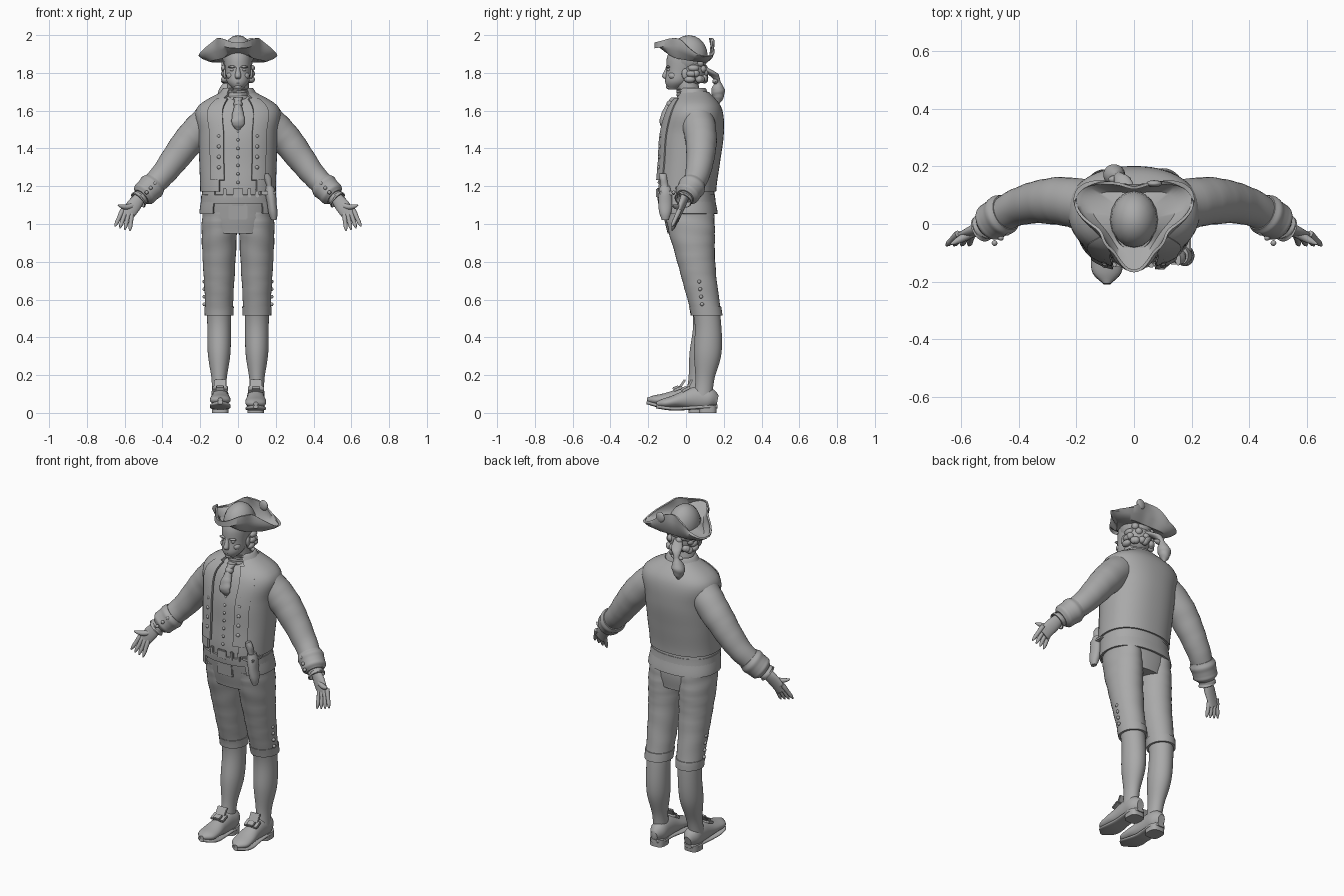
import bpy, bmesh, math, random
from mathutils import Vector, Matrix

old = bpy.data.objects.get("Cube")
if old:
    bpy.data.objects.remove(old)
random.seed(4)

clay = bpy.data.materials.new("plain grey")
clay.use_nodes = True
clay.diffuse_color = (.4, .4, .4, 1)
clay.node_tree.nodes["Principled BSDF"].inputs["Base Color"].default_value = clay.diffuse_color
ACROSS, DEEP = Vector((1, 0, 0)), Vector((0, 1, 0))


def finish(name, bm, side=1, pose=None, thick=0):
    """Mirror and pose a bmesh, then make it a smooth shaded object."""
    for vert in bm.verts:
        vert.co.x *= side
        if pose:
            vert.co = pose(vert.co, side)
    bmesh.ops.recalc_face_normals(bm, faces=bm.faces)
    for face in bm.faces:
        face.smooth = True
    mesh = bpy.data.meshes.new(name)
    bm.to_mesh(mesh)
    bm.free()
    mesh.set_sharp_from_angle(angle=math.radians(45))
    mesh.materials.append(clay)
    thing = bpy.data.objects.new(name, mesh)
    bpy.context.collection.objects.link(thing)
    if thick:
        shell = thing.modifiers.new("thickness", "SOLIDIFY")
        shell.thickness, shell.offset = thick, 0
        thing.modifiers.new("crisp rims", "EDGE_SPLIT").split_angle = math.radians(50)


def track(keys, t):
    """Smooth curve through evenly spaced keys; a plain number stays constant."""
    if not isinstance(keys, tuple):
        return keys
    last = len(keys) - 1
    i = min(int(t * last), last - 1)
    f = t * last - i
    before, start, end, after = (keys[min(max(i + k, 0), last)] for k in (-1, 0, 1, 2))
    ease = f * f * (3 - 2 * f)
    lean_in, lean_out = (end - before) / 2, (after - start) / 2
    return start + (end - start) * ease + f * (1 - f) * (lean_in * (1 - f) - lean_out * f)


def skin(bm, rows, closed=True, caps=True):
    count = len(rows[0])
    for low, high in zip(rows, rows[1:]):
        for i in range(count if closed else count - 1):
            j = (i + 1) % count
            bm.faces.new((low[i], low[j], high[j], high[i]))
    if closed and caps:
        bm.faces.new(rows[0])
        bm.faces.new(rows[-1])


def loft(name, z, width, depth=None, x=0, y=0, part=(0, 1), grow=0, ref=None, power=2, arc=None,
         thick=0, fold=0, rows=24, sides=32, side=1, pose=None):
    """Skin ellipses along a path; arc, in degrees from the front, leaves the shell open."""
    bm, grid = bmesh.new(), []
    depth = width if depth is None else depth
    begin, stop = arc or (0, 360)

    def centre(t):
        return Vector([track(keys, min(max(t, 0), 1)) for keys in (x, y, z)])

    for k in range(rows + 1):
        s = k / rows
        t = part[0] + (part[1] - part[0]) * s
        u, v = ACROSS, DEEP
        if ref:
            along = (centre(t + .01) - centre(t - .01)).normalized()
            u = (ref - along * along.dot(ref)).normalized()
            v = along.cross(u)
        ring = []
        for i in range(sides + bool(arc)):
            a = math.radians(begin + (stop - begin) * i / sides)
            c, d = (math.copysign(abs(w) ** (2 / power), w) for w in (math.sin(a), -math.cos(a)))
            crease = 1 + fold * math.sin(k * 1.7 + 2 * math.sin(a + k / 3))
            swell = track(grow, s)
            ring.append(bm.verts.new(centre(t) + u * c * crease * (track(width, t) + swell)
                                     + v * d * crease * (track(depth, t) + swell)))
        grid.append(ring)
    skin(bm, grid, closed=not arc, caps=not thick)
    finish(name, bm, side, pose, thick)


def blob(name, place, size, side=1, pose=None):
    size = size if isinstance(size, tuple) else (size, size, size)
    bm = bmesh.new()
    bmesh.ops.create_uvsphere(bm, u_segments=16, v_segments=10, radius=1,
                              matrix=Matrix.Translation(place) @ Matrix.Diagonal((*size, 1)))
    finish(name, bm, side, pose)


def box(name, place, size, tilt=0, side=1, pose=None):
    bm = bmesh.new()
    bmesh.ops.create_cube(bm, size=1, matrix=Matrix.Translation(place) @ Matrix.Rotation(tilt, 4, "X")
                          @ Matrix.Diagonal((*size, 1)))
    bmesh.ops.bevel(bm, geom=bm.edges[:], offset=min(size) / 4, segments=2, affect="EDGES")
    finish(name, bm, side, pose)


def pair(make, name, *args, **options):
    for side, label in ((1, "left_"), (-1, "right_")):
        make(label + name, *args, side=side, **options)


def stance(co, side):
    """The right foot stands a little forward with its toe raised."""
    if side > 0:
        return co
    lift = max(0, .02 - co.y) / 8 if co.z < .2 else 0
    return Vector((co.x, co.y - max(0, .055 - co.z / 10), co.z + lift))


# Torso layers all follow one body profile from crotch to neck
LOW, HIGH = .95, 1.7
BODY = dict(z=(LOW, HIGH), y=(.02, .015, 0, .015, .03, .045, .045), width=(.16, .185, .18, .185, .19, .2, .065),
            depth=(.12, .135, .14, .145, .15, .125, .055), power=2.3, sides=48)


def level(z):
    return (z - LOW) / (HIGH - LOW)


def band(name, low, high, **options):
    loft(name, part=(level(low), level(high)), **BODY, **options)


def front(x, z, out):
    """Point on the front of the body profile, pushed out a little."""
    y, wide, deep = (track(BODY[key], level(z)) for key in ("y", "width", "depth"))
    return x, y - out - deep * (1 - abs(x / wide) ** BODY["power"]) ** (1 / BODY["power"]), z


band("breeches_seat", LOW, 1.19, grow=-.002)
band("waistcoat", 1.13, 1.66)
band("waistcoat_skirt", 1.09, 1.21, grow=(.014, .004), arc=(38, 322), thick=.01)
band("jacket", 1.2, 1.69, grow=.013, arc=(27, 333), thick=.014)
band("belt", 1.145, 1.185, grow=.009, thick=.01)
for k in range(7):
    blob("waistcoat_button", front(0, 1.22 + k * .045, .002), .008)
for arc in ((18, 42), (318, 342)):
    band("left_facing" if arc[0] < 90 else "right_facing", 1.25, 1.64, grow=.021, arc=arc, thick=.012)
for k in range(6):
    pair(blob, "facing_button", front(.1, 1.3 + k * .055, .026), .011)
box("fly_flap", front(0, 1.07, 0), (.1, .016, .09), tilt=.1)
box("belt_buckle", front(0, 1.165, .014), (.055, .014, .05))
for x in (-.07, .06, .1):
    box("belt_keeper", front(x, 1.165, .012), (.02, .016, .05))

# Collar, neck and cravat
loft("collar", z=(1.65, 1.68, 1.715, 1.7), y=.035, width=(.125, .1, .075, .066), depth=(.1, .08, .066, .058),
     arc=(36, 324), thick=.01)
loft("neck", z=(1.6, 1.77), y=(.035, 0), width=(.07, .055), depth=.06)
loft("neckcloth", z=(1.64, 1.72), y=(.02, .005), width=(.068, .056), fold=.03)
loft("cravat", z=(1.5, 1.67), y=(-.11, -.125, -.11, -.08, -.055), width=(.012, .034, .03, .018, .025),
     depth=(.01, .02, .025), fold=.05)
blob("cravat_knot", (0, -.082, 1.635), (.024, .022, .02))

# Head and face
loft("head", z=(1.712, 1.91), y=(-.065, -.045, -.025, -.01, 0), width=(.022, .058, .067, .073, .072),
     depth=(.028, .065, .08, .093, .092))
loft("nose", z=(1.765, 1.835), y=(-.1, -.108, -.105, -.1, -.096), width=(.012, .016, .011, .008),
     depth=(.008, .018, .015, .01, .008), sides=16)
blob("chin", (0, -.086, 1.726), (.022, .02, .014))
for z in (1.748, 1.758):
    blob("lip", (0, -.1, z), (.022, .01, .006))
pair(blob, "brow", (.03, -.095, 1.832), (.024, .012, .007))
pair(blob, "eye", (.03, -.09, 1.816), (.012, .011, .008))
pair(blob, "cheek", (.04, -.068, 1.785), (.022, .026, .02))
pair(blob, "ear", (.07, -.005, 1.795), (.009, .018, .028))
for k in range(3):
    pair(blob, "side_curl", (.07, .02 + k / 100, 1.765 + k * .03), (.02, .03, .018))

# Hair and tied queue
blob("hair", (0, .035, 1.815), (.078, .07, .085))
for k in range(22):
    turn = random.uniform(0, math.pi)
    spot = (.07 * math.cos(turn), .04 + .058 * math.sin(turn), random.uniform(1.755, 1.86))
    blob("hair_lock", spot, .02)
loft("queue", z=(1.83, 1.635), x=(-.01, -.05, -.07, -.07), y=(.09, .16, .17, .17),
     width=(.02, .03, .016, .036, .026, .006), fold=.05)
blob("queue_ribbon", (-.05, .155, 1.755), (.04, .016, .014))

# Three-cornered hat: the brim turns up between its corners
bm = bmesh.new()
rows = [[] for _ in range(5)]
for i in range(96):
    a = math.tau * i / 96
    fore, left, right = (max(0, math.cos(a - math.radians(corner))) ** 7 for corner in (-90, 26, 154))
    rear = left + right
    base = 1.885 - .012 * math.sin(a)
    levels = ((.08, base),
              (.1 + .04 * fore + .06 * rear, base - .012 + .045 * fore - .006 * rear),
              (.117 + .055 * fore + .085 * rear, base + .025 + .03 * fore - .028 * rear),
              (.122 + .055 * fore + .1 * rear, 1.945 - .01 * fore - .058 * rear),
              (.119 + .05 * fore + .096 * rear + .006 * math.sin(a * 7), 1.985 - .025 * fore - .1 * rear))
    for row, (radius, z) in zip(rows, levels):
        row.append(bm.verts.new((radius * math.cos(a), .012 + radius * math.sin(a), z)))
skin(bm, rows, caps=False)
finish("hat_brim", bm, thick=.01)
blob("hat_crown", (0, .015, 1.89), (.083, .1, .11))
blob("cockade", (.07, .14, 1.955), (.028, .012, .03))

# Sleeve, cuff and frill share one arm path from shoulder to wrist
ARM = dict(x=(.13, .26, .4, .53), y=(.055, .08, .06, -.015), z=(1.57, 1.44, 1.26, 1.125),
           width=(.09, .083, .065, .05), ref=DEEP)
pair(loft, "sleeve", part=(0, .9), fold=.014, **ARM)
pair(loft, "cuff", part=(.76, .93), grow=(.004, .014, .012, .012, .012, -.004), **ARM)
pair(loft, "frill", part=(.88, 1), grow=(-.02, -.004), thick=.005, fold=.06, rows=8, **ARM)
for k in range(3):
    pair(blob, "cuff_button", (.44 + k * .022, -.03 - k * .018, 1.215 - k * .024), .01)

# Hands with fanned fingers
pair(loft, "palm", x=(.5, .55, .6), y=(0, -.045), z=(1.165, 1.1, 1.03), width=(.022, .02, .01),
     depth=(.024, .038, .034), ref=DEEP)
for k in range(4):
    x, z, fan = .567 + k * .016, 1.04 + k * .005, .07 + k * .14
    pair(loft, "finger", x=(x - .005, x + math.sin(fan) * .077), y=(-.034, -.075),
         z=(z + .02, z - math.cos(fan) * .077), width=(.012, .013, .011, .01, .003), ref=DEEP, rows=10, sides=12)
pair(loft, "thumb", x=(.55, .635), y=(-.025, -.07), z=(1.1, 1.09, 1.1), width=(.016, .015, .012, .004),
     ref=DEEP, rows=10, sides=12)

# Breeches and stockings share one leg path from hip to ankle
LEG = dict(z=(1.06, .08), x=.1, y=(.02, .03, .05, .08, .115, .115, .1, .09), pose=stance,
           width=(.08, .085, .08, .07, .063, .06, .04, .04), depth=(.12, .115, .095, .08, .07, .073, .05, .05))
pair(loft, "breeches_leg", part=(0, .54), grow=.008, fold=.012, **LEG)
pair(loft, "knee_band", part=(.505, .545), grow=.012, rows=4, **LEG)
pair(loft, "stocking", part=(.5, 1), **LEG)
for k in range(4):
    pair(blob, "knee_button", (.178, .085 - k / 200, .575 + k * .04), .01, pose=stance)

# Buckled shoes
TREAD = dict(x=.094, y=(.167, -.157), width=(.022, .046, .046, .047, .055, .05, .012), ref=ACROSS, pose=stance)
pair(loft, "shoe", z=(.065, .076, .078, .066, .052, .048), depth=(.028, .055, .062, .05, .033, .025, .01), **TREAD)
pair(loft, "sole", z=(.034, .03, .022, .034), depth=.01, power=3, **TREAD)
pair(loft, "heel", x=.094, y=.115, z=(0, .04), width=.044, depth=.047, power=3, rows=1, pose=stance)
pair(box, "shoe_tongue", (.095, .018, .15), (.062, .012, .06), tilt=-.5, pose=stance)
pair(box, "shoe_strap", (.095, 0, .125), (.086, .05, .014), tilt=.5, pose=stance)
pair(box, "shoe_buckle", (.095, -.012, .13), (.044, .036, .014), tilt=.5, pose=stance)

# Holstered pistol on the left hip
loft("holster", z=(1.02, 1.2), x=(.19, .168), y=-.11, width=(.014, .024, .025, .028, .02), depth=(.018, .034, .036, .028))
loft("pistol_grip", z=(1.18, 1.268), x=(.17, .153), y=(-.11, -.124), width=(.016, .015, .02, .009), depth=.02)
box("holster_strap", (.16, -.09, 1.165), (.075, .1, .022))
